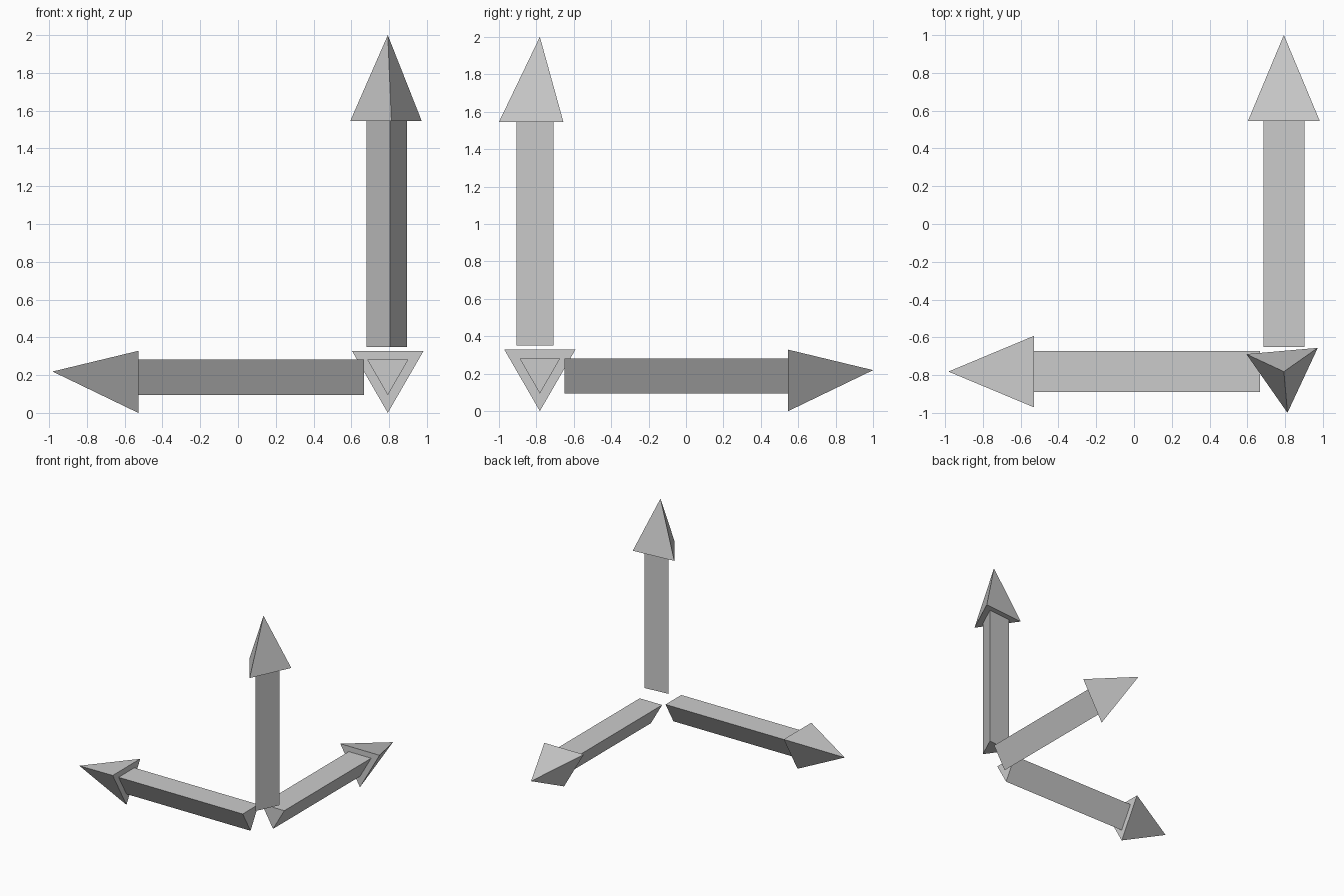
import bpy, bmesh, math
from mathutils import Vector

if "Cube" in bpy.data.objects:
    bpy.data.objects.remove(bpy.data.objects["Cube"])

LENGTH, HEAD = 1.65, 0.454      # overall arrow length, head length
R_HEAD, R_SHAFT = 0.219, 0.125  # triangle circumradii
CX, CY, CZ = 0.793, -0.781, 0.219


def ring(bm, centre, u, v, radius, start):
    """Triangle of vertices in the u/v plane."""
    verts = []
    for i in range(3):
        a = math.radians(start + 120 * i)
        verts.append(bm.verts.new(centre + radius * (math.cos(a) * u + math.sin(a) * v)))
    return verts


def finish(bm, name):
    bmesh.ops.recalc_face_normals(bm, faces=bm.faces[:])
    mesh = bpy.data.meshes.new(name)
    bm.to_mesh(mesh)
    bm.free()
    bpy.context.collection.objects.link(bpy.data.objects.new(name, mesh))


def arrow(name, tip, direction, u, v, start):
    tip, d, u, v = Vector(tip), Vector(direction), Vector(u), Vector(v)
    neck, tail = tip - d * HEAD, tip - d * LENGTH

    # three-sided pyramid head
    bm = bmesh.new()
    base = ring(bm, neck, u, v, R_HEAD, start)
    apex = bm.verts.new(tip)
    bm.faces.new(base)
    for i in range(3):
        bm.faces.new((base[i], base[(i + 1) % 3], apex))
    finish(bm, name + "_head")

    # triangular prism shaft
    bm = bmesh.new()
    a = ring(bm, tail, u, v, R_SHAFT, start)
    b = ring(bm, neck, u, v, R_SHAFT, start)
    bm.faces.new(a)
    bm.faces.new(b)
    for i in range(3):
        j = (i + 1) % 3
        bm.faces.new((a[i], a[j], b[j], b[i]))
    finish(bm, name + "_shaft")


# two flat arrows with the triangle corner down, one upright arrow slightly twisted
arrow("left_arrow", (-0.982, CY, CZ), (-1, 0, 0), (0, 1, 0), (0, 0, 1), -90)
arrow("back_arrow", (CX, 1.0, CZ), (0, 1, 0), (1, 0, 0), (0, 0, 1), -90)
arrow("up_arrow", (CX, CY, 2.0), (0, 0, 1), (1, 0, 0), (0, 1, 0), -85)
